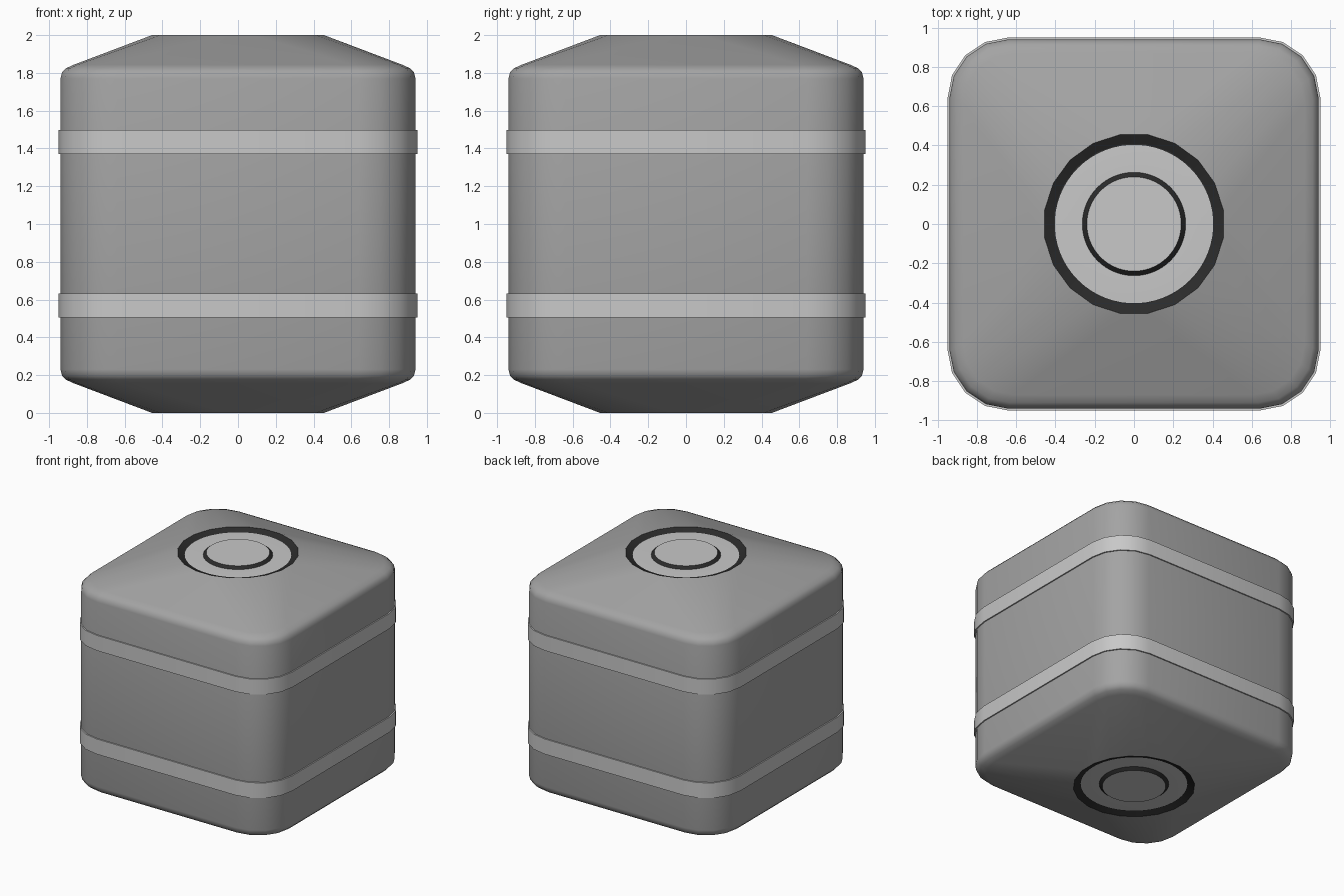
import bpy, bmesh, math

if "Cube" in bpy.data.objects:
    bpy.data.objects.remove(bpy.data.objects["Cube"])


def material(name, v):
    m = bpy.data.materials.new(name)
    m.diffuse_color = (v, v, v, 1)
    m.use_nodes = True
    m.node_tree.nodes["Principled BSDF"].inputs["Base Color"].default_value = m.diffuse_color
    return m


BODY = material("mid grey", 0.37)
LIGHT = material("light grey", 0.58)
DARK = material("near black", 0.024)
H = 1.0  # mid height, the model is symmetric about it


def rounded_square(half, radius, z):
    # five points per corner; radius == half gives a circle-like 20-gon
    pts = []
    for c in range(4):
        for i in range(5):
            a = math.radians(i * 22.5)
            x = half - radius + radius * math.cos(a)
            y = half - radius + radius * math.sin(a)
            for _ in range(c):
                x, y = -y, x
            pts.append((x, y, z))
    return pts


def circle(r, z, n=20):
    # half-step offset so flats face the sides
    r = r / math.cos(math.pi / n)
    return [(r * math.cos((i + .5) * math.tau / n),
             r * math.sin((i + .5) * math.tau / n), z) for i in range(n)]


def loft(name, loops, mats, cap=None, closed=False, mat_rule=None):
    bm = bmesh.new()
    rings = [[bm.verts.new(p) for p in lp] for lp in loops]
    pairs = list(zip(rings, rings[1:]))
    if closed:
        pairs.append((rings[-1], rings[0]))
    for k, (a, b) in enumerate(pairs):
        n = len(a)
        for i in range(n):
            f = bm.faces.new((a[i], a[(i + 1) % n], b[(i + 1) % n], b[i]))
            f.material_index = mat_rule[k] if mat_rule else 0
    if cap is not None:
        for ring in ([rings[0][::-1], rings[-1]] if cap == "both" else [rings[-1]]):
            bm.faces.new(ring)
    me = bpy.data.meshes.new(name)
    bm.to_mesh(me)
    bm.free()
    for m in mats:
        me.materials.append(m)
    ob = bpy.data.objects.new(name, me)
    bpy.context.collection.objects.link(ob)
    bpy.ops.object.select_all(action='DESELECT')
    ob.select_set(True)
    bpy.context.view_layer.objects.active = ob
    bpy.ops.object.shade_smooth_by_angle(angle=math.radians(35))
    return ob


# Body: rounded cube shell with sloped ends running into round openings
shell = [(0.94, 0.30, 0.77), (0.932, 0.292, 0.802), (0.91, 0.28, 0.825), (0.87, 0.26, 0.843)]
upper = [rounded_square(h, r, H + z) for h, r, z in shell] + [circle(0.455, H + 1)]
lower = [[(x, y, 2 * H - z) for x, y, z in lp] for lp in reversed(upper)]
loft("body", lower + upper, [BODY])

# Two bands wrapped around the body
for name, z0, z1 in (("lower_band", 0.505, 0.632), ("upper_band", 1.37, 1.498)):
    loft(name, [rounded_square(0.91, 0.27, z0), rounded_square(0.95, 0.31, z0),
                rounded_square(0.95, 0.31, z1), rounded_square(0.91, 0.27, z1)],
         [LIGHT], closed=True)

# Round end fittings: dark sloped rim, light recessed ring, raised centre disc
for name, s in (("top", 1), ("bottom", -1)):
    def at(d):
        return H + s * (1 - d)

    def order(loops):
        # reverse winding for the underside so normals face out
        return loops if s > 0 else [lp[::-1] for lp in loops]

    loft(name + "_dark_rim", order([circle(0.455, at(0)), circle(0.405, at(0.022))]), [DARK])
    loft(name + "_recessed_ring", order([circle(0.425, at(0.0225), 60),
                                         circle(0.403, at(0.021), 60),
                                         circle(0.262, at(0.021), 60)]),
         [LIGHT, DARK], mat_rule=[1, 0])
    loft(name + "_centre_wall", order([circle(0.263, at(0.021), 60),
                                       circle(0.24, at(0.001), 60)]), [DARK])
    loft(name + "_centre_disc", order([circle(0.24, at(0.001), 60),
                                       circle(0.12, at(0.001), 60)]), [LIGHT], cap="end")
